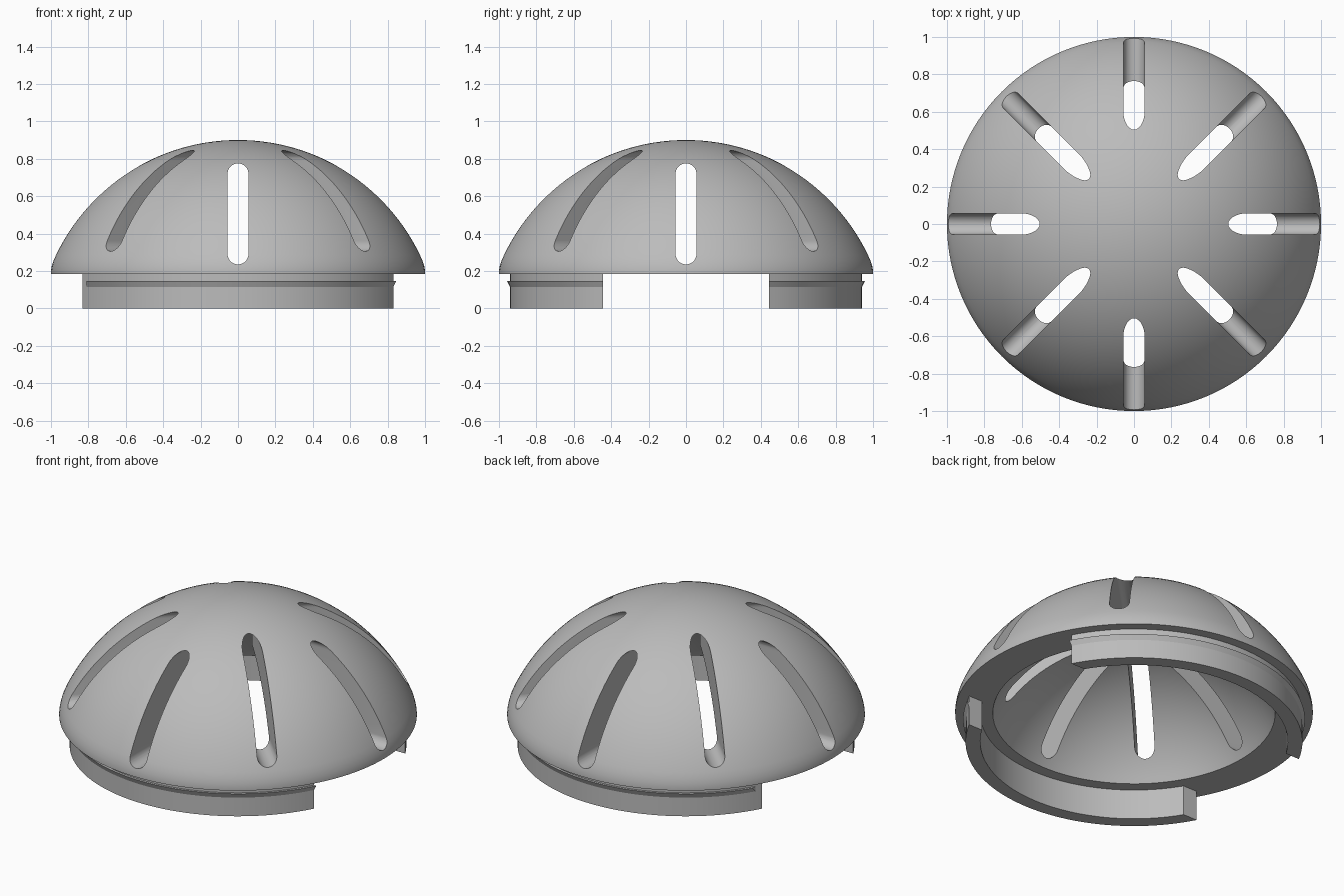
import bpy, bmesh, math
from mathutils import Matrix, Vector

cube = bpy.data.objects.get("Cube")
if cube:
    bpy.data.objects.remove(cube, do_unlink=True)

grey = bpy.data.materials.new("plain grey")
grey.use_nodes = True
grey.diffuse_color = (0.5, 0.5, 0.5, 1)
grey.node_tree.nodes["Principled BSDF"].inputs["Base Color"].default_value = (0.5, 0.5, 0.5, 1)

SEGMENTS = 128


def finish(name, bm):
    """Turn a bmesh into a named grey object."""
    bmesh.ops.remove_doubles(bm, verts=bm.verts, dist=1e-5)
    bmesh.ops.recalc_face_normals(bm, faces=bm.faces)
    mesh = bpy.data.meshes.new(name)
    bm.to_mesh(mesh)
    bm.free()
    mesh.materials.append(grey)
    obj = bpy.data.objects.new(name, mesh)
    bpy.context.collection.objects.link(obj)
    return obj


def revolve(name, profile, closed):
    """Spin an (r, z) profile around the z axis."""
    bm = bmesh.new()
    verts = [bm.verts.new((r, 0, z)) for r, z in profile]
    edges = [bm.edges.new(pair) for pair in zip(verts, verts[1:])]
    if closed:
        edges.append(bm.edges.new((verts[-1], verts[0])))
    bmesh.ops.spin(bm, geom=verts + edges, cent=(0, 0, 0), axis=(0, 0, 1),
                   angle=math.tau, steps=SEGMENTS, use_duplicate=False)
    return finish(name, bm)


def box(name, low, high):
    bm = bmesh.new()
    low, high = Vector(low), Vector(high)
    size = high - low
    bmesh.ops.create_cube(bm, size=1, matrix=Matrix.Translation((low + high) / 2)
                          @ Matrix.Diagonal((*size, 1)))
    return finish(name, bm)


def slot_bar(name, bottom, top, half, angle):
    """Long bar with a rounded-slot section, lying through the axis."""
    bm = bmesh.new()
    n = 16
    ring = []
    for centre, start in ((top - half, 0), (bottom + half, math.pi)):
        for i in range(n + 1):
            a = start + math.pi * i / n
            ring.append(bm.verts.new((half * math.cos(a), -1.3, centre + half * math.sin(a))))
    face = bm.faces.new(ring)
    new = bmesh.ops.extrude_face_region(bm, geom=[face])["geom"]
    bmesh.ops.translate(bm, vec=(0, 2.6, 0), verts=[v for v in new if isinstance(v, bmesh.types.BMVert)])
    bmesh.ops.rotate(bm, verts=bm.verts, cent=(0, 0, 0), matrix=Matrix.Rotation(angle, 3, "Z"))
    return finish(name, bm)


def cut(target, cutter):
    mod = target.modifiers.new("cut", "BOOLEAN")
    mod.operation = "DIFFERENCE"
    mod.solver = "EXACT"
    mod.object = cutter
    bpy.ops.object.select_all(action="DESELECT")
    bpy.context.view_layer.objects.active = target
    target.select_set(True)
    bpy.ops.object.modifier_apply(modifier=mod.name)
    bpy.data.objects.remove(cutter, do_unlink=True)


def smooth(obj):
    bpy.ops.object.select_all(action="DESELECT")
    bpy.context.view_layer.objects.active = obj
    obj.select_set(True)
    bpy.ops.object.shade_smooth_by_angle(angle=math.radians(30))


# Dome: thick concentric shell with a short upright rim
BASE, CENTRE, OUTER, INNER = 0.185, -0.18, 1.08, 0.87


def arc(radius, first, last, steps):
    return [(radius * math.sin(a), CENTRE + radius * math.cos(a))
            for a in (first + (last - first) * i / steps for i in range(steps + 1))]


outside = arc(OUTER, 0, math.asin(0.975 / OUTER), 28)
inside = arc(INNER, math.acos((BASE - CENTRE) / INNER), 0, 24)
rim = [(0.988, 0.254), (0.996, 0.225), (1.0, 0.2), (1.0, BASE)]
dome = revolve("dome", outside + rim + inside, False)

# Slots: upright pairs on the axes, higher pairs on the diagonals
for i in range(4):
    lift = 0.07 * (i % 2)
    cut(dome, slot_bar("slot_cutter", 0.235 + lift, 0.775 + lift, 0.056, i * math.pi / 4))
smooth(dome)

# Front and back mounting skirts, with a small snap ridge around them
skirts = revolve("mounting_skirts", [(0.86, 0), (0.942, 0), (0.942, 0.19), (0.86, 0.19)], True)
ridge = revolve("snap_ridge", [(0.93, 0.115), (0.942, 0.115), (0.956, 0.145), (0.93, 0.145)], True)
for part in (skirts, ridge):
    cut(part, box("gap_cutter", (-2, -0.445, -1), (2, 0.445, 1)))
cut(ridge, box("end_cutter", (-2, -2, -1), (-0.81, 2, 1)))
for part in (skirts, ridge):
    smooth(part)
